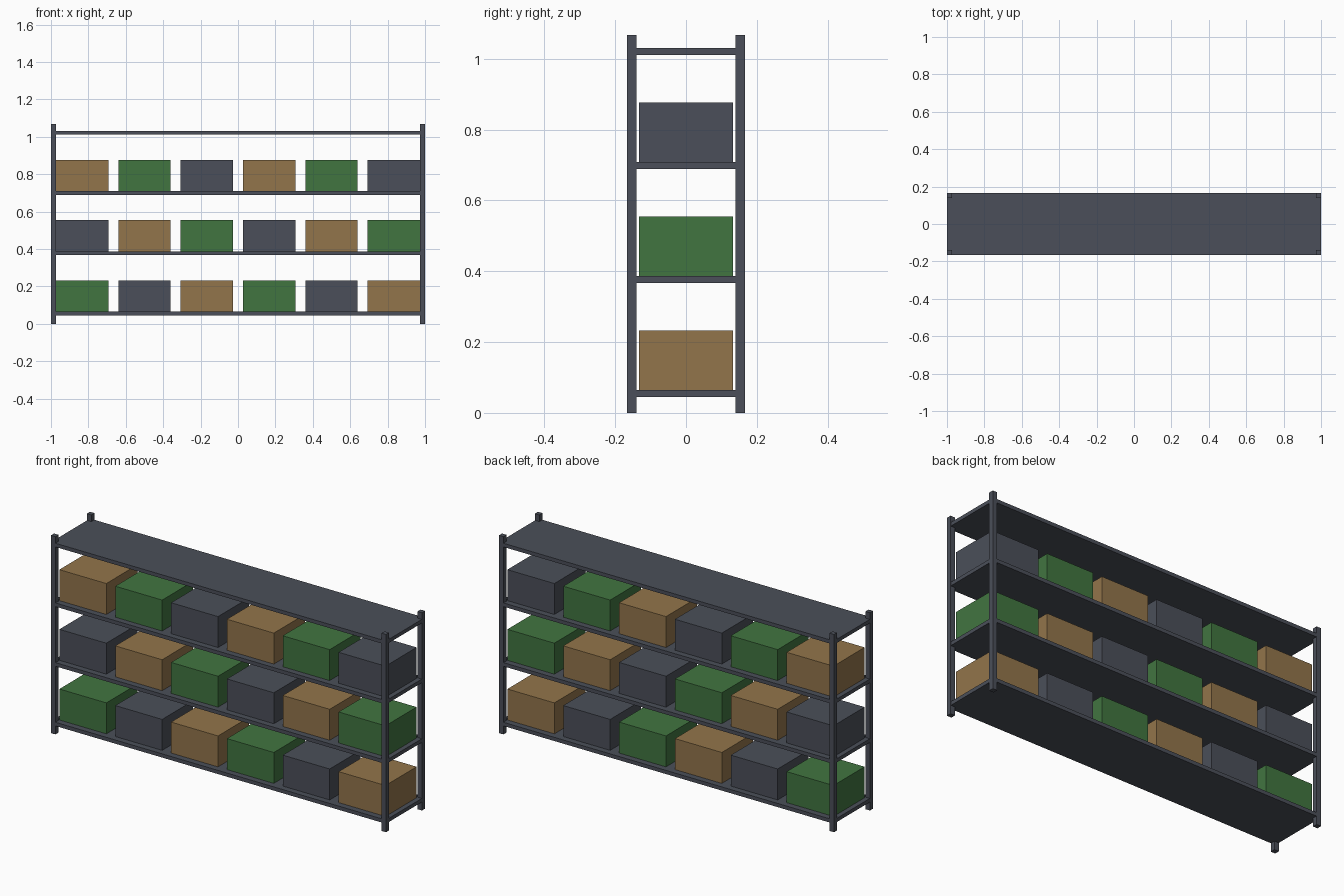
import bpy

cube = bpy.data.objects.get("Cube")
if cube:
    bpy.data.objects.remove(cube, do_unlink=True)


def make_material(name, rgb):
    mat = bpy.data.materials.new(name)
    mat.use_nodes = True
    colour = (*rgb, 1.0)
    mat.diffuse_color = colour
    mat.node_tree.nodes["Principled BSDF"].inputs["Base Color"].default_value = colour
    return mat


def add_box(name, centre, size, mat):
    bpy.ops.mesh.primitive_cube_add(size=1, location=centre)
    obj = bpy.context.object
    obj.name = name
    obj.scale = size
    bpy.ops.object.transform_apply(location=False, rotation=False, scale=True)
    obj.data.materials.append(mat)
    return obj


steel = make_material("dark_steel", (0.07, 0.078, 0.1))
green = make_material("green", (0.053, 0.178, 0.051))
brown = make_material("cardboard_brown", (0.29, 0.178, 0.07))

HALF_DEPTH = 0.1665
HEIGHT = 1.067
POST = 0.0265
SHELF = 0.02
SHELF_TOPS = [0.065 + 0.322 * i for i in range(4)]

# Corner posts
for x_name, sx in (("right", -1), ("left", 1)):
    for y_name, sy in (("front", -1), ("back", 1)):
        centre = (sx * (1 - POST / 2), sy * (HALF_DEPTH - POST / 2), HEIGHT / 2)
        add_box(f"{y_name}_{x_name}_post", centre, (POST, POST, HEIGHT), steel)

# Shelves, a hair inside the post faces
for row, top in enumerate(SHELF_TOPS):
    add_box(f"shelf_{row + 1}", (0, 0, top - SHELF / 2),
            (1.998, 2 * HALF_DEPTH - 0.002, SHELF), steel)

# Storage boxes, colours shifting by one on each shelf
BOX = (0.28, 0.265, 0.167)
colours = (green, steel, brown)
for row, top in enumerate(SHELF_TOPS[:3]):
    for col in range(6):
        centre = ((col - 2.5) / 3, 0, top + BOX[2] / 2)
        add_box(f"storage_box_{row + 1}_{col + 1}", centre, BOX, colours[(col + row) % 3])
